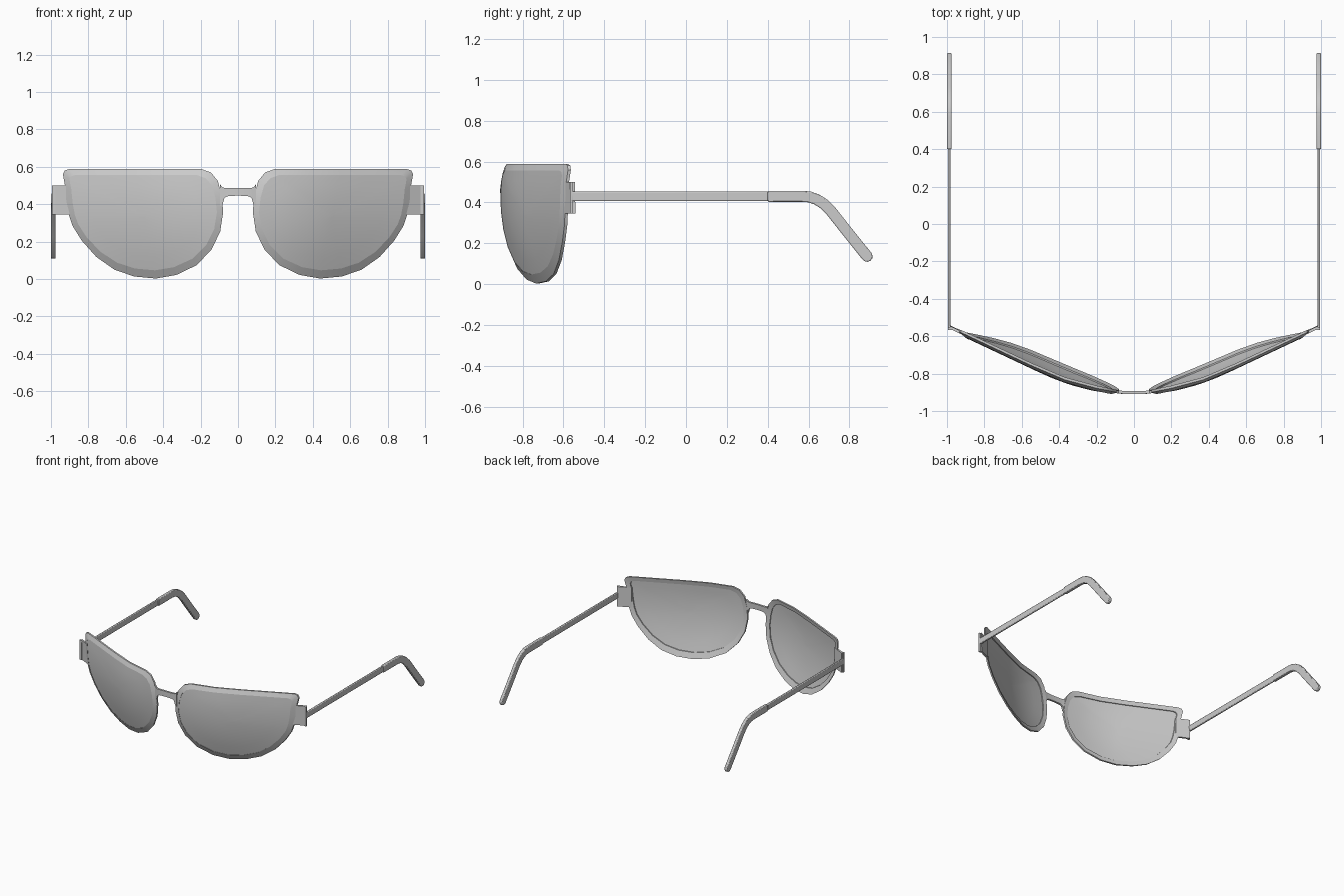
import bpy, bmesh, math
from mathutils import Vector

if "Cube" in bpy.data.objects:
    bpy.data.objects.remove(bpy.data.objects["Cube"])


def surf(x, z, d=0.0):
    """Wrapped, bowed front surface of the glasses; d pushes backwards."""
    f = -0.905 + (0.47 * x * x if x < 0.5 else 0.1175 + 0.47 * (x - 0.5))
    return Vector((x, f + 0.4 * (z - 0.45) ** 2 + d, z))


def finish(name, bm, mirror=True, angle=35):
    bmesh.ops.recalc_face_normals(bm, faces=bm.faces)
    me = bpy.data.meshes.new(name)
    bm.to_mesh(me)
    bm.free()
    ob = bpy.data.objects.new(name, me)
    bpy.context.collection.objects.link(ob)
    if mirror:
        ob.modifiers.new("mirror", 'MIRROR').use_mirror_merge = False
    bpy.ops.object.select_all(action='DESELECT')
    ob.select_set(True)
    bpy.context.view_layer.objects.active = ob
    bpy.ops.object.shade_smooth_by_angle(angle=math.radians(angle))
    return ob


def loft(bm, rings, closed=False):
    """Quads between successive closed rings of points."""
    vs = [[bm.verts.new(p) for p in r] for r in rings]
    n = len(vs[0])
    pairs = list(zip(vs, vs[1:] + vs[:1])) if closed else list(zip(vs, vs[1:]))
    for a, b in pairs:
        for i in range(n):
            j = (i + 1) % n
            bm.faces.new((a[i], a[j], b[j], b[i]))
    return vs


# Outline of one eye, seen from the front
OUT = [(.195, .588), (.37, .588), (.55, .588), (.73, .588), (.905, .588),
       (.926, .58), (.936, .56), (.925, .50), (.918, .42), (.905, .345),
       (.885, .285), (.835, .205), (.757, .118), (.66, .05), (.555, .014),
       (.44, .003), (.33, .022), (.22, .075), (.14, .16), (.095, .255),
       (.079, .36), (.088, .45), (.108, .525), (.145, .57)]
CX, CZ = 0.50, 0.34


def ring(sx, sz, d):
    return [surf(CX + (x - CX) * sx, CZ + (z - CZ) * sz, d) for x, z in OUT]


# Rim: sloped band around the lens
bm = bmesh.new()
loft(bm, [ring(1, 1, 0), ring(.92, .87, -.011),
          ring(.92, .87, .010), ring(1, 1, .014)], closed=True)
finish("rim", bm)

# Lens: thin curved shell inside the rim
bm = bmesh.new()
steps = [1, .75, .5, .25, .03]
rings = [ring(.93 * s, .88 * s, -.009) for s in reversed(steps)]
rings += [ring(.93 * s, .88 * s, .002) for s in steps]
vs = loft(bm, rings)
bm.faces.new(vs[0])
bm.faces.new(vs[-1])
finish("lens", bm)


def strip(name, cols, d0, d1, mirror):
    """Plate following the front surface; cols are (x, z_low, z_high)."""
    bm = bmesh.new()
    rings = []
    for x, lo, hi in cols:
        r = [surf(abs(x), lo, d0), surf(abs(x), hi, d0),
             surf(abs(x), hi, d1), surf(abs(x), lo, d1)]
        for p in r:
            p.x = x
        rings.append(r)
    vs = loft(bm, rings)
    bm.faces.new(vs[0])
    bm.faces.new(vs[-1])
    finish(name, bm, mirror)


# Nose bridge, flaring where it meets the rims
half = [(.035, .445, .488), (.06, .442, .488), (.073, .432, .488),
        (.082, .40, .49), (.095, .39, .505)]
strip("bridge", [(-x, a, b) for x, a, b in reversed(half)]
      + [(0, .446, .488)] + half, -.005, .011, False)

# End pieces carrying the hinges
strip("end_piece", [(.89, .345, .5), (.94, .345, .5), (.985, .345, .5)],
      -.002, .014, True)


def box(name, lo, hi):
    bm = bmesh.new()
    bmesh.ops.create_cube(bm, size=1)
    for v in bm.verts:
        v.co = Vector([lo[i] if v.co[i] < 0 else hi[i] for i in range(3)])
    finish(name, bm)


box("hinge", (.976, -.568, .345), (.994, -.553, .5))


def arm(name, path, w, x0, x1, cap):
    """Flat bar swept along a (y, z) path, with an optional rounded end."""
    pts = [Vector(p) for p in path]
    left, right = [], []
    for i, p in enumerate(pts):
        t = (pts[min(i + 1, len(pts) - 1)] - pts[max(i - 1, 0)]).normalized()
        n = Vector((-t.y, t.x))
        left.append(p + n * w / 2)
        right.append(p - n * w / 2)
    end = []
    if cap:
        for k in range(1, 6):
            a = math.pi * k / 6
            end.append(pts[-1] + (n * math.cos(a) + t * math.sin(a)) * w / 2)
    outline = left + end + right[::-1]
    bm = bmesh.new()
    vs = loft(bm, [[(x, p.x, p.y) for p in outline] for x in (x0, x1)])
    bm.faces.new(vs[0])
    bm.faces.new(vs[1])
    ob = finish(name, bm)
    bev = ob.modifiers.new("bevel", 'BEVEL')
    bev.width, bev.segments = .005, 2
    bev.limit_method = 'ANGLE'
    bev.angle_limit = math.radians(50)


# Temple arms and their bent ear tips
arm("temple", [(-.56, .430), (.42, .430)], .048, .980, .995, False)
arm("ear_tip", [(.40, .430), (.57, .430), (.605, .427), (.64, .415),
                (.675, .393), (.71, .358), (.80, .244), (.887, .136)],
    .054, .975, 1.0, True)
